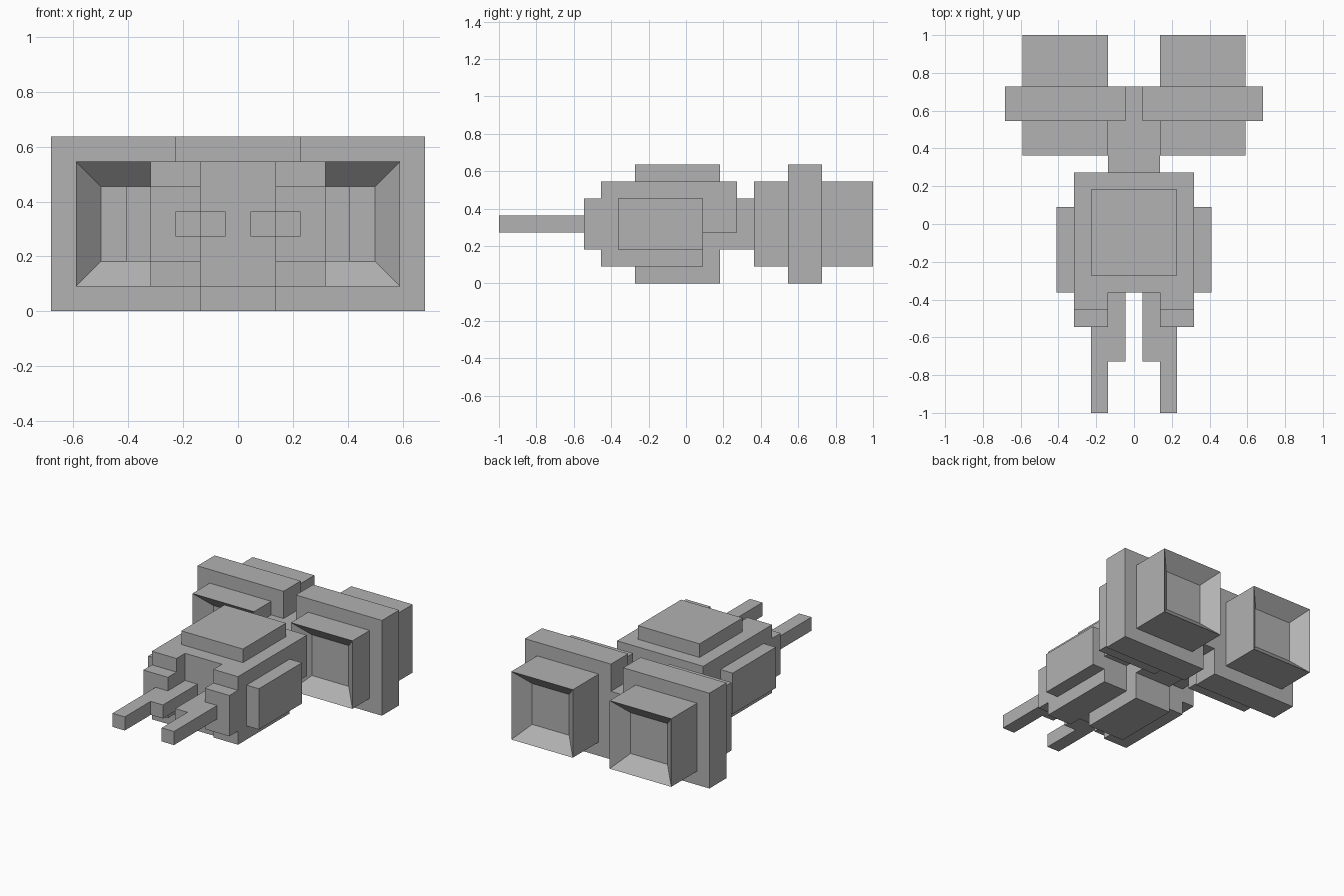
import bpy, bmesh
from mathutils import Vector

cube = bpy.data.objects.get("Cube")
if cube:
    bpy.data.objects.remove(cube, do_unlink=True)

U = 1 / 11  # size of one block

grey = bpy.data.materials.new("hull grey")
grey.use_nodes = True
COLOUR = (0.445, 0.445, 0.445, 1)
grey.diffuse_color = COLOUR
grey.node_tree.nodes["Principled BSDF"].inputs["Base Color"].default_value = COLOUR


def block(name, x, y, z, recessed=False):
    """Box spanning the given ranges in blocks; optionally recess both end faces."""
    bm = bmesh.new()
    bmesh.ops.create_cube(bm, size=1)
    for v in bm.verts:
        v.co = Vector([(r[0] + r[1]) / 2 + c * (r[1] - r[0])
                       for c, r in zip(v.co, (x, y, z))]) * U
    if recessed:
        bm.normal_update()
        for f in [f for f in bm.faces if abs(f.normal.y) > 0.9]:
            push = -f.normal.copy() * U
            bmesh.ops.inset_region(bm, faces=[f], thickness=U, use_even_offset=True)
            bmesh.ops.translate(bm, vec=push, verts=f.verts[:])
    bmesh.ops.recalc_face_normals(bm, faces=bm.faces[:])
    mesh = bpy.data.meshes.new(name)
    bm.to_mesh(mesh)
    bm.free()
    mesh.materials.append(grey)
    bpy.context.collection.objects.link(bpy.data.objects.new(name, mesh))


def pair(name, x, y, z, recessed=False):
    """One block on each side."""
    block("left_" + name, x, y, z, recessed)
    block("right_" + name, (-x[1], -x[0]), y, z, recessed)


# central hull
block("upper_hull", (-3.5, 3.5), (-4, 3), (3, 6))
block("lower_hull", (-3.5, 3.5), (-4, 1), (1, 3))
block("rear_keel", (-1.5, 1.5), (1, 2), (1, 3))
block("roof_panel", (-2.5, 2.5), (-3, 2), (6, 7))
block("belly_panel", (-1.5, 1.5), (-3, 2), (0, 1))
block("tail_beam", (-1.5, 1.5), (1, 8), (2, 5))

# side plates and nose prongs
pair("side_plate", (3.5, 4.5), (-4, 1), (2, 5))
pair("nose_prong", (1.5, 3.5), (-5, -4), (1, 6))
pair("prong_tip", (1.5, 3.5), (-6, -5), (2, 5))

# stepped guns
pair("gun_base", (0.5, 1.5), (-8, -4), (3, 4))
pair("gun_barrel", (1.5, 2.5), (-11, -6), (3, 4))

# engines with recessed intake and exhaust
pair("engine", (1.5, 6.5), (4, 11), (1, 6), recessed=True)
pair("engine_collar", (0.5, 7.5), (6, 8), (0, 7))
